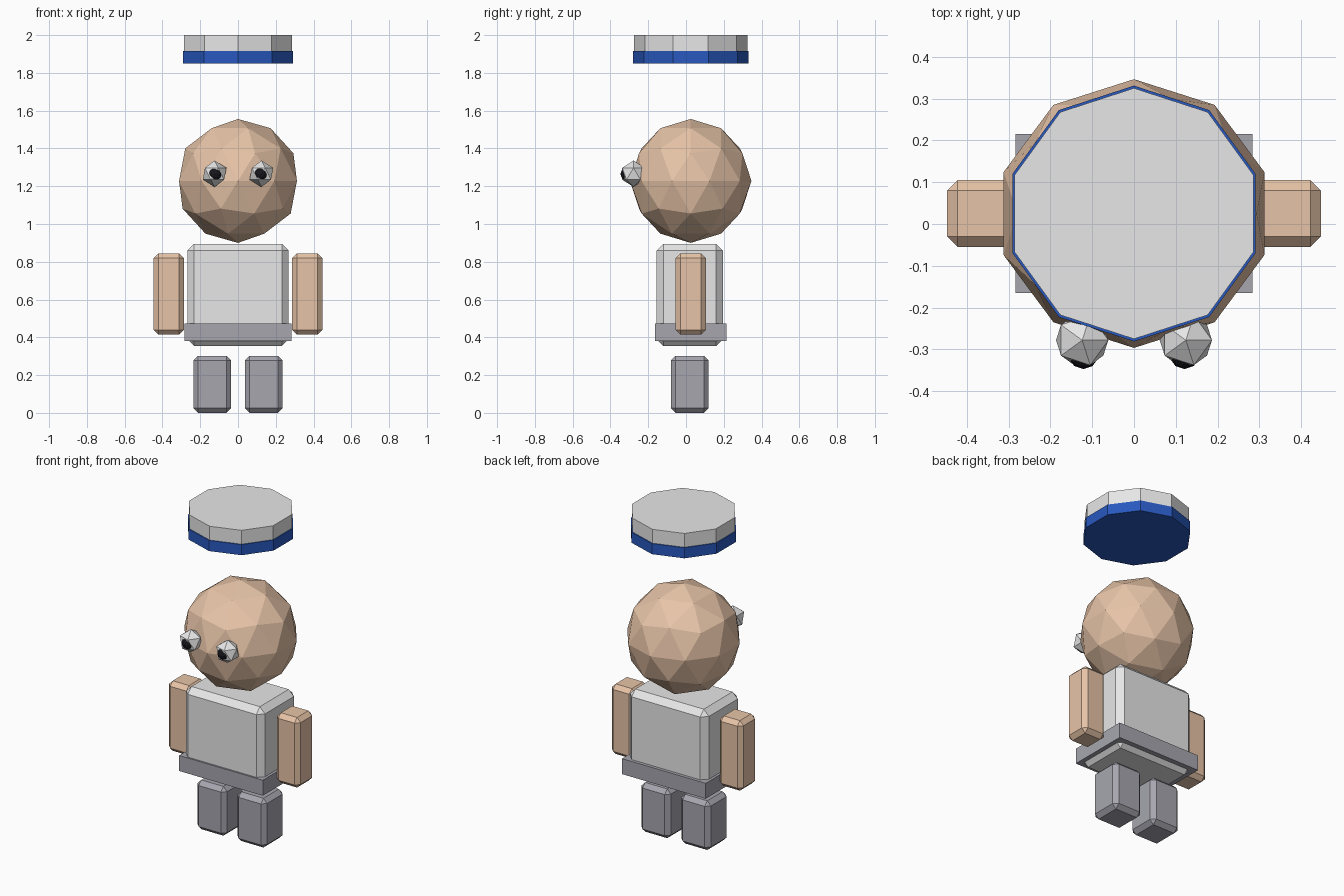
import bpy

cube = bpy.data.objects.get("Cube")
if cube:
    bpy.data.objects.remove(cube, do_unlink=True)

MID = 0.025  # depth centre shared by head, torso and hat


def material(name, rgb):
    m = bpy.data.materials.new(name)
    m.use_nodes = True
    m.diffuse_color = (*rgb, 1)
    bsdf = next(n for n in m.node_tree.nodes if n.type == "BSDF_PRINCIPLED")
    bsdf.inputs["Base Color"].default_value = (*rgb, 1)
    return m


white = material("off white", (0.8, 0.8, 0.8))
skin = material("skin tan", (0.81, 0.56, 0.395))
grey = material("trouser grey", (0.385, 0.38, 0.43))
blue = material("hat blue", (0.021, 0.098, 0.515))
black = material("pupil black", (0.008, 0.008, 0.012))


def finish(name, mat):
    ob = bpy.context.object
    ob.name = name
    ob.data.materials.append(mat)
    return ob


def box(name, mat, centre, size, bevel=0.0):
    bpy.ops.mesh.primitive_cube_add(size=1, location=centre)
    ob = finish(name, mat)
    ob.scale = size
    bpy.ops.object.transform_apply(location=False, rotation=False, scale=True)
    if bevel:
        mod = ob.modifiers.new("chamfer", "BEVEL")
        mod.width = bevel
        mod.segments = 1
    return ob


def ball(name, mat, centre, radius, detail):
    bpy.ops.mesh.primitive_ico_sphere_add(
        subdivisions=detail, radius=radius, location=centre)
    return finish(name, mat)


def disc(name, mat, radius, low, high):
    bpy.ops.mesh.primitive_cylinder_add(
        vertices=10, radius=radius, depth=high - low,
        location=(0, MID, (low + high) / 2))
    return finish(name, mat)


# Floating hat: blue band below a white crown
disc("hat_band", blue, 0.306, 1.85, 1.915)
disc("hat_crown", white, 0.3, 1.915, 2.0)

# Faceted head
head = ball("head", skin, (0, MID, 1.228), 0.328, 2)
head.scale.y = 0.98

# Torso and belt
box("torso", white, (0, 0.02, 0.625), (0.535, 0.35, 0.54), 0.035)
box("belt", grey, (0, MID, 0.427), (0.568, 0.38, 0.095))

# Paired eyes, arms and legs
for side, s in (("left", 1), ("right", -1)):
    ball(side + "_eye", white, (s * 0.124, -0.278, 1.266), 0.07, 1)
    ball(side + "_pupil", black, (s * 0.121, -0.31, 1.265), 0.037, 2)
    box(side + "_arm", skin, (s * 0.367, MID, 0.63), (0.16, 0.16, 0.43), 0.025)
    box(side + "_leg", grey, (s * 0.136, 0.02, 0.151), (0.2, 0.2, 0.302), 0.025)
